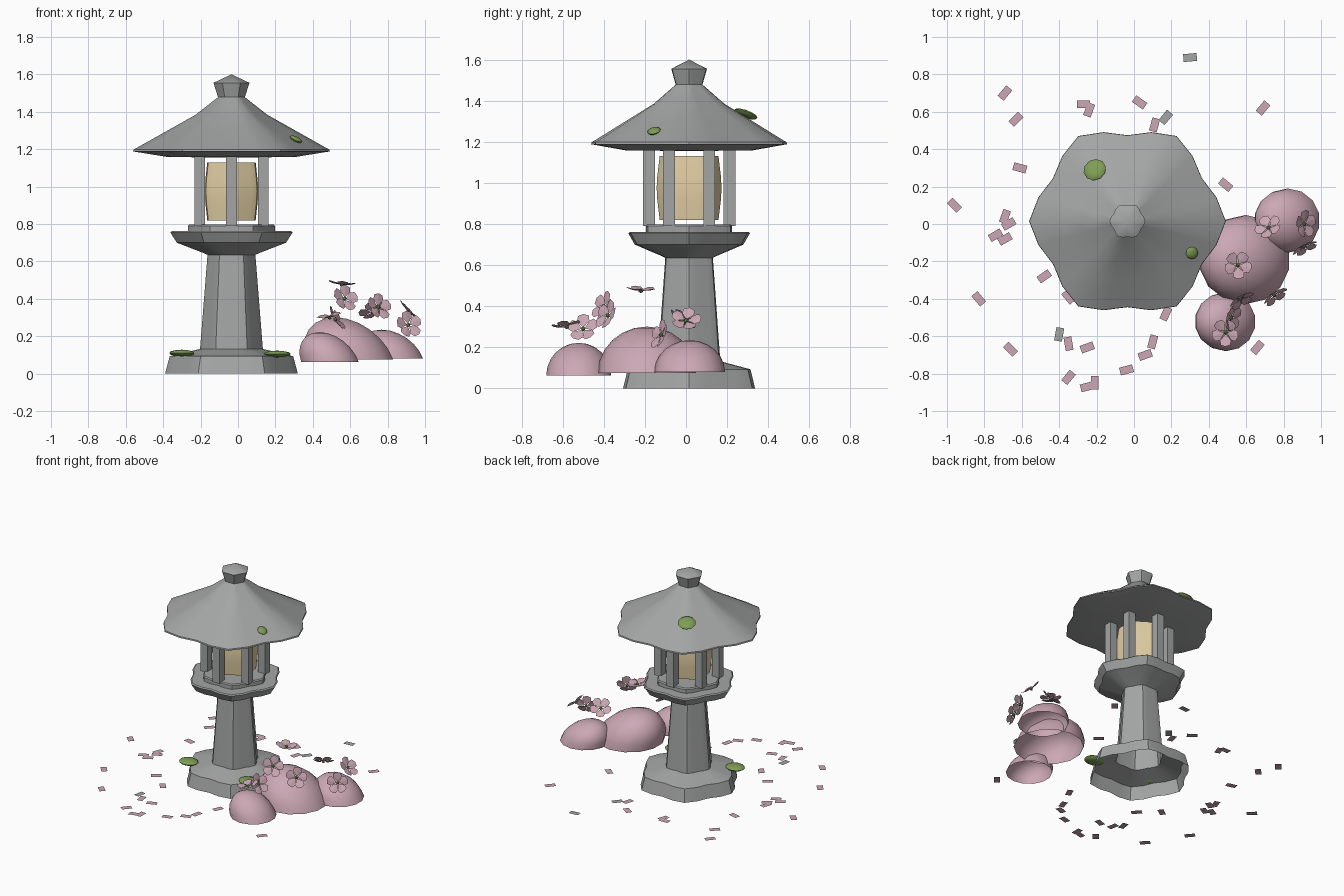
import bpy, bmesh, math, random
from mathutils import Vector, Matrix

cube = bpy.data.objects.get("Cube")
if cube:
    bpy.data.objects.remove(cube, do_unlink=True)
random.seed(4)


def material(name, rgb):
    m = bpy.data.materials.new(name)
    m.use_nodes = True
    m.diffuse_color = (*rgb, 1)
    bsdf = next(n for n in m.node_tree.nodes if n.type == 'BSDF_PRINCIPLED')
    bsdf.inputs["Base Color"].default_value = (*rgb, 1)
    return m


STONE = material("grey stone", (.37, .38, .375))
PINK = material("blossom pink", (.60, .39, .46))
PAPER = material("warm paper", (.76, .62, .37))
MOSS = material("moss green", (.21, .34, .09))

CENTRE = Vector((-.035, .015, 0))


def finish(name, bm, mats, loc=(0, 0, 0), smooth=None):
    """Turn a bmesh into a named object, optionally smooth by angle."""
    mesh = bpy.data.meshes.new(name)
    bm.to_mesh(mesh)
    bm.free()
    for m in mats:
        mesh.materials.append(m)
    ob = bpy.data.objects.new(name, mesh)
    ob.location = loc
    bpy.context.collection.objects.link(ob)
    if smooth:
        bpy.ops.object.select_all(action='DESELECT')
        ob.select_set(True)
        bpy.context.view_layer.objects.active = ob
        bpy.ops.object.shade_smooth_by_angle(angle=math.radians(smooth))
    return ob


def lobed_lathe(name, profile, mat, phase=0.0, steps=24):
    """Sweep a (radius, height) profile around a six-lobed outline."""
    bm = bmesh.new()
    rings = []
    for r, z in profile:
        ring = []
        for i in range(steps):
            a = math.tau * i / steps
            k = r * (.937 + .063 * math.cos(6 * (a - phase)))
            ring.append(bm.verts.new((k * math.cos(a), k * math.sin(a), z)))
        rings.append(ring)
    for low, high in zip(rings, rings[1:]):
        for i in range(steps):
            j = (i + 1) % steps
            bm.faces.new((low[i], low[j], high[j], high[i]))
    bmesh.ops.remove_doubles(bm, verts=bm.verts, dist=1e-5)
    bmesh.ops.recalc_face_normals(bm, faces=bm.faces)
    return finish(name, bm, [mat], CENTRE, 30)


# Pedestal: foot, column and tray, open underneath
lobed_lathe("pedestal", [(.355, 0), (.33, .093), (.168, .132), (.128, .635), (.15, .645),
                         (.292, .7), (.327, .755), (.318, .762), (0, .762)], STONE)
lobed_lathe("tray_ring", [(.232, .76), (.232, .79), (.225, .798), (0, .798)], STONE)

# Paper light inside the posts
lobed_lathe("paper_light", [(0, .82), (.143, .82), (.155, .92), (.158, .975), (.155, 1.03),
                            (.143, 1.13), (0, 1.13)], PAPER, math.pi / 6)

# Six square posts
for i in range(6):
    a = math.radians(30 + 60 * i)
    bm = bmesh.new()
    bmesh.ops.create_cube(bm, size=1)
    bmesh.ops.scale(bm, vec=(.058, .058, .38), verts=bm.verts)
    finish(f"post_{i + 1}", bm, [STONE],
           CENTRE + Vector((.196 * math.cos(a), .196 * math.sin(a), .98)))

# Roof with finial
lobed_lathe("roof", [(0, 1.155), (.34, 1.158), (.526, 1.188), (.524, 1.198), (.505, 1.208),
                     (.35, 1.295), (.19, 1.385), (.072, 1.478), (.096, 1.555), (0, 1.6)], STONE)


# Moss clumps on the foot and the roof
def moss(name, loc, size, tilt=(0, 0, 1)):
    bm = bmesh.new()
    bmesh.ops.create_icosphere(bm, subdivisions=2, radius=1)
    bmesh.ops.scale(bm, vec=size, verts=bm.verts)
    turn = Vector(tilt).to_track_quat('Z', 'Y').to_matrix()
    bmesh.ops.rotate(bm, matrix=turn, verts=bm.verts)
    finish(name, bm, [MOSS], loc, 40)


moss("moss_foot_right", (-.3, -.155, .11), (.07, .06, .018))
moss("moss_foot_left", (.21, -.17, .105), (.075, .06, .018))
moss("moss_roof_back", (-.21, .29, 1.335), (.062, .06, .016), (-.22, .36, 1))
moss("moss_roof_front", (.31, -.155, 1.253), (.033, .036, .014), (.45, -.2, 1))


# Blossom mounds: leaning domes, open underneath
def mound(name, loc, radius, height):
    bm = bmesh.new()
    bmesh.ops.create_uvsphere(bm, u_segments=14, v_segments=12, radius=1)
    low = [v for v in bm.verts if v.co.z < -.01]
    bmesh.ops.delete(bm, geom=low, context='VERTS')
    for v in bm.verts:
        z = v.co.z * height
        v.co = (v.co.x * radius - .35 * z, v.co.y * radius, z)
    finish(name, bm, [PINK], loc, 40)


mound("mound_front", (.492, -.522, .062), .158, .16)
mound("mound_middle", (.597, -.19, .076), .238, .225)
mound("mound_back", (.822, .018, .08), .172, .155)


# Five-petalled flowers with a green heart
def flower(name, loc, normal, r=.075):
    bm = bmesh.new()
    outline = [(.1, 0), (.55, -.4), (.88, -.36), (1, 0), (.88, .36), (.55, .4)]
    spin = random.random()
    for i in range(5):
        turn = Matrix.Rotation(spin + math.tau * i / 5, 3, 'Z')
        pts = [bm.verts.new(turn @ Vector((x * r, y * r, .22 * x * x * r))) for x, y in outline]
        bm.faces.new((pts[0], pts[1], pts[2], pts[3]))
        bm.faces.new((pts[0], pts[3], pts[4], pts[5]))
    petals = len(bm.faces)
    bmesh.ops.create_icosphere(bm, subdivisions=1, radius=.012)
    bm.faces.ensure_lookup_table()
    for f in bm.faces[petals:]:
        f.material_index = 1
    turn = Vector(normal).to_track_quat('Z', 'Y').to_matrix()
    bmesh.ops.rotate(bm, matrix=turn, verts=bm.verts)
    finish(name, bm, [PINK, MOSS], loc)


FLOWERS = [((.555, -.22, .475), (.1, .05, 1)), ((.57, -.4, .4), (.5, -.8, .4)),
           ((.52, -.5, .29), (.8, -.2, .5)), ((.75, -.38, .355), (.5, -.7, .35)),
           ((.91, 0, .33), (.7, 0, .7)), ((.91, -.12, .26), (.4, -.8, .3)),
           ((.72, -.02, .33), (-.3, .5, .7)), ((.49, -.58, .3), (-.2, -.1, 1))]
for i, (loc, normal) in enumerate(FLOWERS):
    flower(f"flower_{i + 1}", loc, normal)


# Fallen petals and stone chips lying on the ground: x, y, turn in degrees
def scatter(name, spots, mat):
    bm = bmesh.new()
    for x, y, deg in spots:
        turn = Matrix.Rotation(math.radians(deg), 3, 'Z')
        corners = [(-.036, -.021), (.036, -.021), (.036, .021), (-.036, .021)]
        bm.faces.new([bm.verts.new(turn @ Vector((u, v, 0)) + Vector((x, y, .004)))
                      for u, v in corners])
    finish(name, bm, [mat])


scatter("fallen_petals", [
    (-.69, .7, 50), (-.63, .56, 45), (-.61, .3, -15), (-.69, .04, 70), (-.67, 0, 30),
    (-.74, -.06, 30), (-.69, -.08, 30), (-.96, .1, -45), (-.83, -.4, -50), (-.66, -.67, -45),
    (-.48, -.28, 35), (-.35, -.39, -50), (-.35, -.64, 100), (-.25, -.66, 20), (-.35, -.82, 50),
    (-.25, -.87, 15), (-.21, -.85, 90), (-.04, -.78, 15), (.06, -.7, 20), (.1, -.63, 75),
    (.17, -.48, 65), (.66, -.66, 50), (-.27, .64, 0), (-.24, .61, 70), (.03, .65, -35),
    (.11, .53, 75), (.49, .21, -40), (.69, .62, 50)], PINK)
scatter("stone_chips", [(.3, .89, 5), (.17, .57, 50), (-.4, -.59, 80)], STONE)
